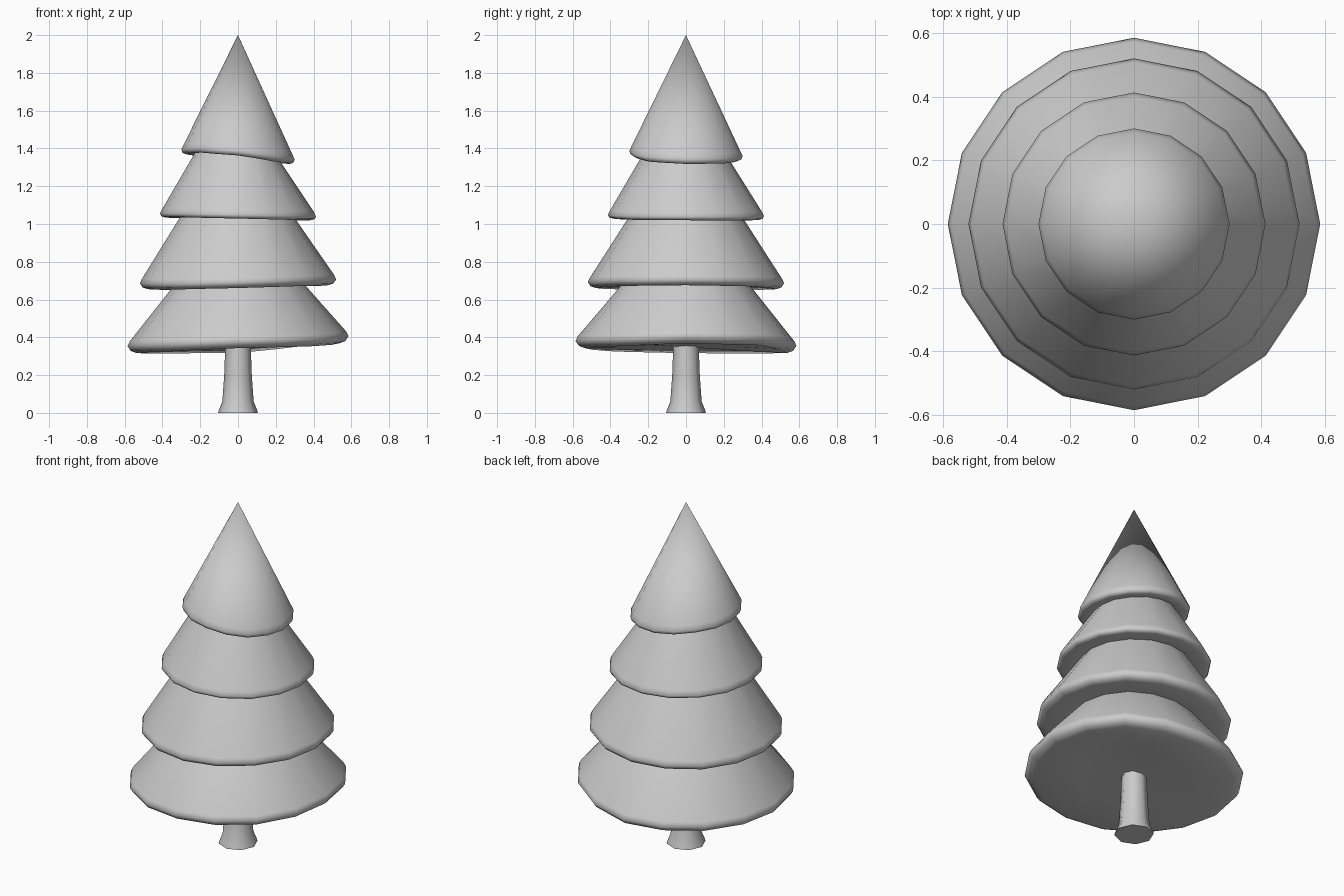
import bpy, bmesh, math

if "Cube" in bpy.data.objects:
    bpy.data.objects.remove(bpy.data.objects["Cube"])


def make_object(name, rings, sides, apex=None):
    """Skin a stack of rings (functions angle -> (radius, z)), bottom to top."""
    bm = bmesh.new()
    loops = []
    for ring in rings:
        loop = []
        for i in range(sides):
            a = 2 * math.pi * i / sides
            r, z = ring(i / sides)
            loop.append(bm.verts.new((r * math.cos(a), r * math.sin(a), z)))
        loops.append(loop)
    for lo, hi in zip(loops, loops[1:]):
        for i in range(sides):
            j = (i + 1) % sides
            bm.faces.new((lo[i], lo[j], hi[j], hi[i]))
    # bottom fan
    n = len(loops[0])
    c = bm.verts.new((0, 0, sum(v.co.z for v in loops[0]) / n))
    for i in range(n):
        bm.faces.new((c, loops[0][(i + 1) % n], loops[0][i]))
    # pointed or flat top
    if apex is not None:
        t = bm.verts.new((0, 0, apex))
        for i in range(n):
            bm.faces.new((loops[-1][i], loops[-1][(i + 1) % n], t))
    else:
        bm.faces.new(loops[-1])
    bmesh.ops.recalc_face_normals(bm, faces=bm.faces[:])
    mesh = bpy.data.meshes.new(name)
    bm.to_mesh(mesh)
    bm.free()
    obj = bpy.data.objects.new(name, mesh)
    bpy.context.collection.objects.link(obj)
    bpy.ops.object.select_all(action='DESELECT')
    obj.select_set(True)
    bpy.context.view_layer.objects.active = obj
    bpy.ops.object.shade_smooth_by_angle(angle=math.radians(60))
    return obj


def wavy(radius, heights, lift):
    """Ring whose height follows control values spread round the tree."""
    def ring(t):
        k = t * len(heights)
        i, f = int(k), k - int(k)
        z = heights[i] * (1 - f) + heights[(i + 1) % len(heights)] * f
        return radius, z + lift
    return ring


# Tiers: rim radius, neck radius below, lip height, lip inset, rim heights from +x
tiers = [
    (0.585, 0.30, 0.038, 0.040, (.368, .358, .317, .315, .316, .325, .343, .352)),
    (0.52, 0.345, 0.031, 0.033, (.676, .670, .655, .650, .655, .653, .661, .672)),
    (0.413, 0.30, 0.020, 0.015, (1.02, 1.018, 1.022, 1.03, 1.035, 1.035, 1.029, 1.022)),
    (0.30, 0.225, 0.025, 0.013, (1.318, 1.32, 1.335, 1.36, 1.37, 1.378, 1.363, 1.33)),
]

# Foliage: one skin with overhanging rims
rings = []
for rim, neck, lip, inset, heights in tiers:
    rings += [wavy(neck, heights, 0.012),
              wavy(rim - inset - 0.01, heights, 0.0),
              wavy(rim - inset * 0.45, heights, lip * 0.3),
              wavy(rim, heights, lip),
              wavy(rim - 0.012, heights, lip + 0.025)]
make_object("foliage", rings, 16, apex=2.0)

# Trunk: flared foot
trunk = [(0.105, 0.0), (0.103, 0.01), (0.083, 0.06), (0.073, 0.2), (0.067, 0.37)]
make_object("trunk", [lambda t, p=p: p for p in trunk], 8)
